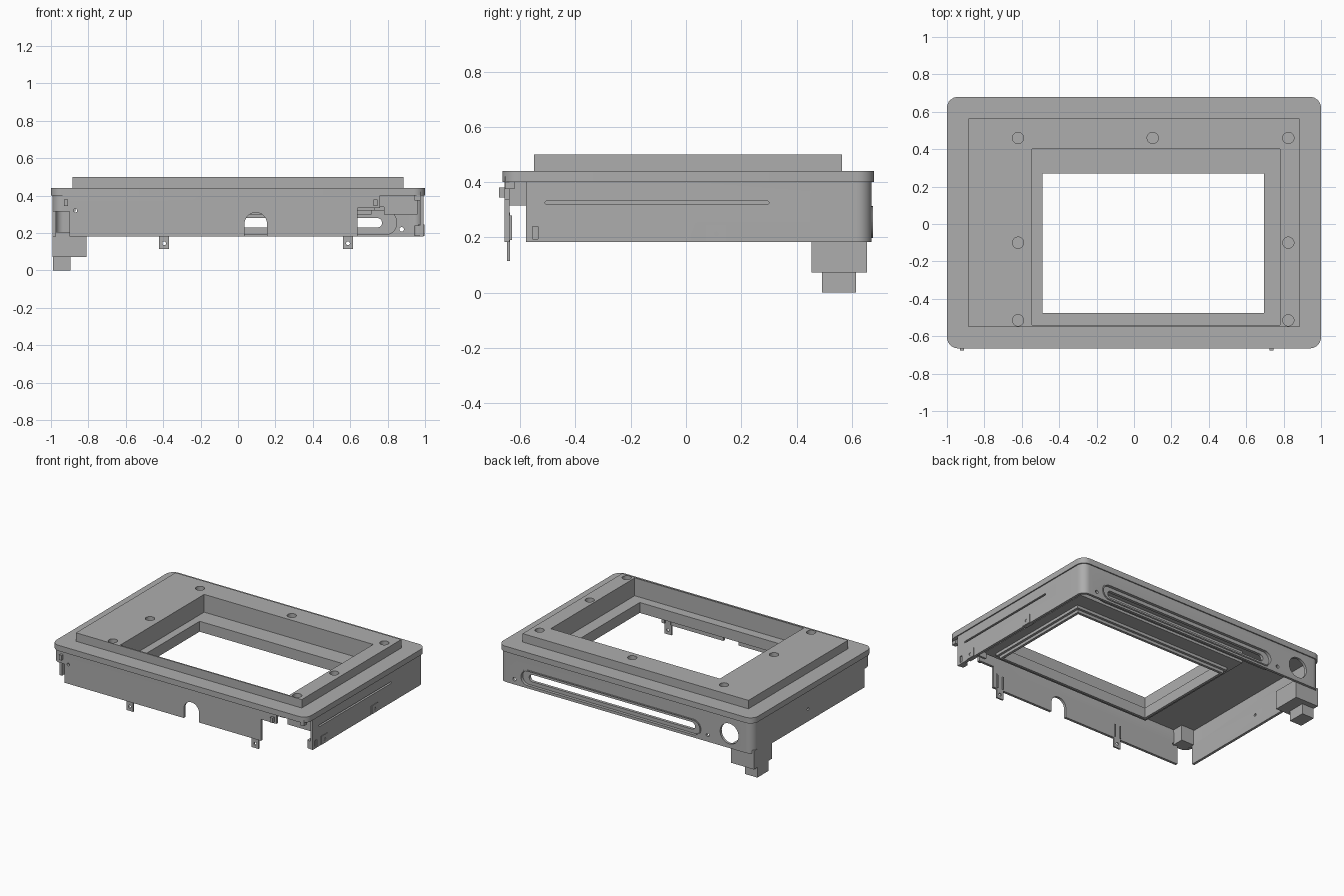
import bpy
import bmesh
from math import cos, sin, pi, radians
from mathutils import Matrix, Vector

if "Cube" in bpy.data.objects:
    bpy.data.objects.remove(bpy.data.objects["Cube"])

grey = bpy.data.materials.new("metal grey")
grey.use_nodes = True
grey.diffuse_color = (0.42, 0.42, 0.42, 1)
grey.node_tree.nodes["Principled BSDF"].inputs["Base Color"].default_value = grey.diffuse_color

# Local (u, v, extrusion) to world: Z gives x,y ; Y gives x,z ; X gives y,z
FRAMES = {
    "Z": lambda u, v, w: (u, v, w),
    "Y": lambda u, v, w: (u, w, v),
    "X": lambda u, v, w: (w, u, v),
}


def rounded(u0, u1, v0, v1, r=0.0, steps=8):
    """Outline of a rectangle with rounded corners."""
    if r <= 0:
        return [(u0, v0), (u1, v0), (u1, v1), (u0, v1)]
    r = min(r, (u1 - u0) / 2 - 1e-4, (v1 - v0) / 2 - 1e-4)
    centres = [(u1 - r, v1 - r), (u0 + r, v1 - r), (u0 + r, v0 + r), (u1 - r, v0 + r)]
    return [(cu + r * cos((q + i / steps) * pi / 2), cv + r * sin((q + i / steps) * pi / 2))
            for q, (cu, cv) in enumerate(centres) for i in range(steps + 1)]


def prism(name, outline, w0, w1, axis="Z"):
    """Extrude an outline along an axis."""
    place = FRAMES[axis]
    bm = bmesh.new()
    base = [bm.verts.new(place(u, v, w0)) for u, v in outline]
    top = [bm.verts.new(place(u, v, w1)) for u, v in outline]
    n = len(outline)
    bm.faces.new(base)
    bm.faces.new(top)
    for i in range(n):
        j = (i + 1) % n
        bm.faces.new((base[i], base[j], top[j], top[i]))
    bmesh.ops.recalc_face_normals(bm, faces=bm.faces)
    mesh = bpy.data.meshes.new(name)
    bm.to_mesh(mesh)
    bm.free()
    mesh.materials.append(grey)
    ob = bpy.data.objects.new(name, mesh)
    bpy.context.collection.objects.link(ob)
    return ob


def box(name, x0, x1, y0, y1, z0, z1, r=0.0):
    return prism(name, rounded(x0, x1, y0, y1, r), z0, z1)


def hole(u, v, r, w0, w1, axis):
    return prism("cutter", rounded(u - r, u + r, v - r, v + r, r), w0, w1, axis)


def cut(ob, cutters):
    """Subtract the cutters, bake the result and delete them."""
    for c in cutters:
        c.hide_render = True
        m = ob.modifiers.new("cut", "BOOLEAN")
        m.operation = "DIFFERENCE"
        m.solver = "EXACT"
        m.object = c
    dg = bpy.context.evaluated_depsgraph_get()
    mesh = bpy.data.meshes.new_from_object(ob.evaluated_get(dg))
    ob.modifiers.clear()
    ob.data = mesh
    for c in cutters:
        bpy.data.objects.remove(c)
    return ob


def cbox(*a, r=0.0):
    return box("cutter", *a, r=r)


FRONT, BACK = -0.665, 0.68
OPENING = (-0.545, 0.78, -0.54, 0.40)
WINDOW = (-0.49, 0.695, -0.475, 0.27)

# Flange plate with a hollow underside
cut(box("top_flange", -1, 1, FRONT, BACK, 0.40, 0.44, 0.06), [
    cbox(-0.975, 0.975, FRONT + 0.025, BACK - 0.025, 0.3, 0.425, r=0.045),
    cbox(*OPENING, 0.3, 0.6)])

# Raised bezel with shallow screw holes
screws = [(x, y) for x in (-0.62, 0.825) for y in (0.46, -0.10, -0.515)] + [(0.10, 0.46)]
cut(box("raised_bezel", -0.885, 0.885, -0.55, 0.565, 0.43, 0.50),
    [cbox(*OPENING, 0.3, 0.6)] + [hole(x, y, 0.03, 0.465, 0.6, "Z") for x, y in screws])

# Tray with its ledge, and the stepped window frame below
cut(box("display_tray", -0.56, 0.795, -0.555, 0.415, 0.34, 0.435), [
    cbox(*OPENING, 0.374, 0.6), cbox(*WINDOW, 0.2, 0.6)])
for i, (margin, z) in enumerate(((0.035, 0.32), (0.018, 0.30))):
    x0, x1, y0, y1 = WINDOW
    cut(box("window_frame_%d" % i, x0 - margin, x1 + margin, y0 - margin, y1 + margin, z, 0.345),
        [cbox(*WINDOW, 0.2, 0.6)])

# Sheet skirt around the body, open at the front corners
skirt = box("skirt", -0.992, 0.992, FRONT + 0.008, BACK - 0.008, 0.183, 0.405, 0.055)
cut(skirt, [
    cbox(-0.974, 0.974, FRONT + 0.026, BACK - 0.026, 0.1, 0.5, r=0.04),
    cbox(-1.1, -0.90, -1, -0.58, 0.1, 0.315),
    cbox(0.76, 1.1, -1, -0.58, 0.1, 0.40),
    cbox(0.64, 0.77, -1, -0.6, 0.1, 0.335),
    # cable arch and pin hole in the front
    prism("cutter", rounded(0.035, 0.155, 0.05, 0.31, 0.06), -0.8, -0.6, "Y"),
    hole(-0.87, 0.32, 0.01, -0.8, -0.6, "Y"),
    # long slot, round port and screw holes in the back
    prism("cutter", rounded(-0.58, 0.82, 0.205, 0.305, 0.05), 0.6, 0.8, "Y"),
    hole(-0.81, 0.285, 0.072, 0.6, 0.8, "Y"),
    hole(0.875, 0.22, 0.012, 0.6, 0.8, "Y"),
    hole(-0.64, 0.23, 0.012, 0.6, 0.8, "Y"),
    # thin slit on the left side, pin hole on the right
    prism("cutter", rounded(-0.51, 0.30, 0.320, 0.332, 0.006), 0.9, 1.1, "X"),
    prism("cutter", rounded(-0.555, -0.535, 0.195, 0.24), 0.9, 1.1, "X"),
    hole(0.05, 0.27, 0.01, -1.1, -0.9, "X"),
])

# Recessed inner plate that narrows the back slot
cut(prism("slot_inner_plate", rounded(-0.61, 0.85, 0.19, 0.32, 0.06), 0.635, 0.656, "Y"),
    [prism("cutter", rounded(-0.53, 0.77, 0.23, 0.28, 0.025), 0.6, 0.8, "Y")])

# Rims around the back slot and port
cut(prism("slot_rim", rounded(-0.588, 0.828, 0.197, 0.313, 0.058), 0.66, 0.677, "Y"),
    [prism("cutter", rounded(-0.58, 0.82, 0.205, 0.305, 0.05), 0.6, 0.8, "Y")])

# Hanging tabs behind the front sheet
for name, x in (("right_front_tab", -0.395), ("left_front_tab", 0.588)):
    cut(prism(name, rounded(x - 0.027, x + 0.027, 0.115, 0.29), -0.648, -0.637, "Y"),
        [hole(x, 0.145, 0.01, -0.8, -0.6, "Y")])
    for side in (-1, 1):
        box(name + "_rib", x + side * 0.022 - 0.004, x + side * 0.022 + 0.004,
            -0.64, -0.63, 0.19, 0.28)

# Small lugs on the left side
for name, y in (("front_side_lug", -0.45), ("rear_side_lug", 0.11)):
    cut(prism(name, rounded(y - 0.035, y + 0.035, 0.185, 0.245), 0.962, 0.996, "X"),
        [hole(y, 0.213, 0.01, 0.98, 1.1, "X")])

# Front corner fittings
box("left_corner_hook", 0.945, 0.985, -0.58, -0.525, 0.185, 0.24, 0.015)
box("left_corner_clip", 0.945, 0.975, -0.655, -0.62, 0.375, 0.42)
box("left_corner_bracket", 0.78, 0.96, -0.56, -0.545, 0.30, 0.43)
box("right_corner_post", -0.97, -0.87, -0.64, -0.56, 0.315, 0.43)
for name, x in (("right_pip", -0.92), ("left_pip", 0.735)):
    box(name, x - 0.01, x + 0.01, -0.677, -0.645, 0.345, 0.38)

# Connector block under the back right corner
box("connector_body", -0.992, -0.81, 0.455, 0.655, 0.073, 0.205)
box("connector_plug", -0.99, -0.895, 0.492, 0.615, 0.0, 0.08)

# Smooth only the curved walls
for ob in bpy.context.collection.objects:
    if ob.type == "MESH" and grey.name in ob.data.materials:
        bpy.ops.object.select_all(action="DESELECT")
        ob.select_set(True)
        bpy.context.view_layer.objects.active = ob
        bpy.ops.object.shade_smooth_by_angle(angle=radians(30))
